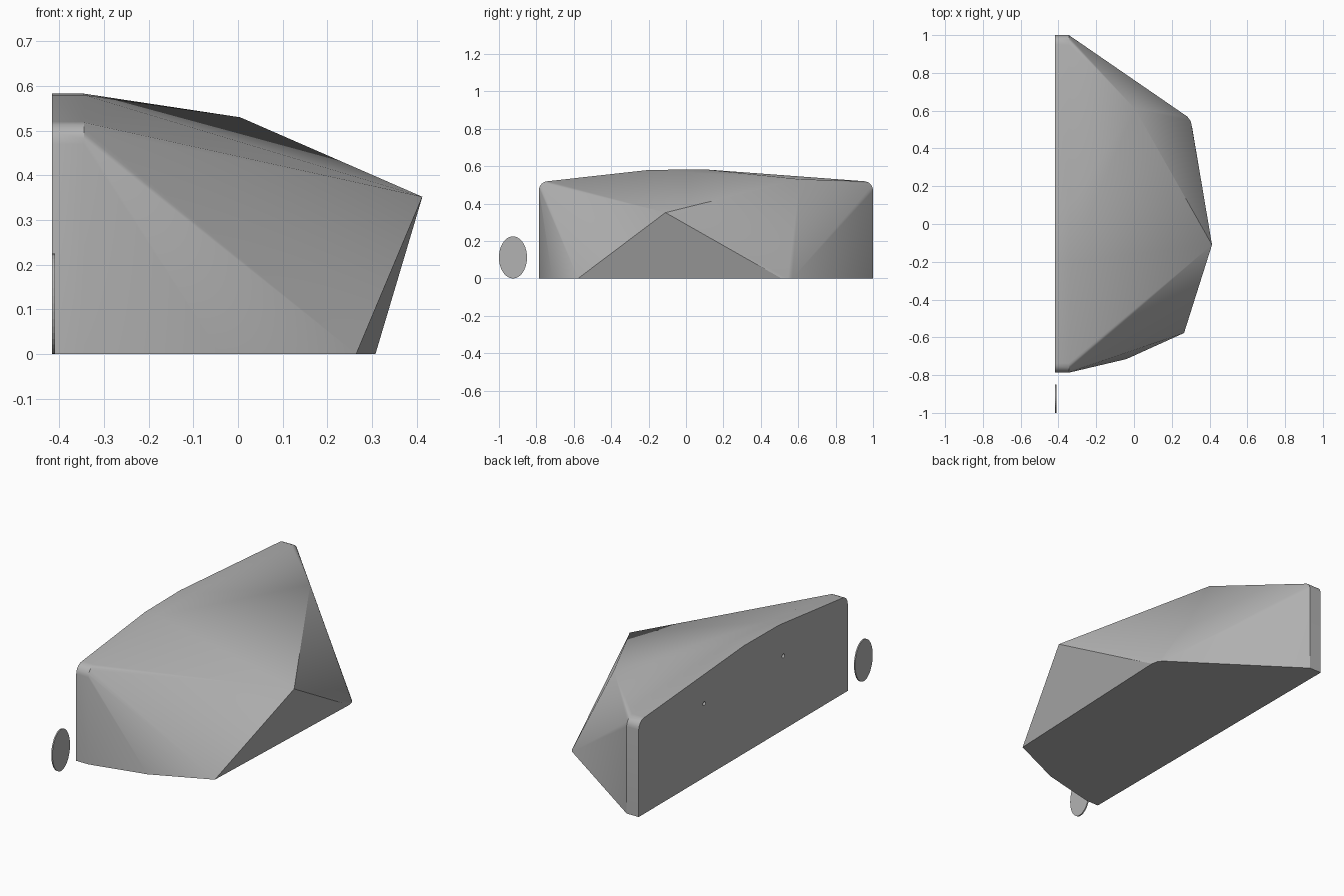
import bpy, bmesh, math
from mathutils import Vector

cube = bpy.data.objects.get("Cube")
if cube:
    bpy.data.objects.remove(cube, do_unlink=True)

grey = bpy.data.materials.new("mid grey")
grey.use_nodes = True
grey.diffuse_color = (0.45, 0.45, 0.45, 1)
grey.node_tree.nodes["Principled BSDF"].inputs["Base Color"].default_value = (0.45, 0.45, 0.45, 1)

WALL, RIM = -0.417, -0.345   # mounting face and start of the slopes


def make_object(name, bm):
    mesh = bpy.data.meshes.new(name)
    bmesh.ops.recalc_face_normals(bm, faces=bm.faces)
    bm.to_mesh(mesh)
    bm.free()
    mesh.materials.append(grey)
    ob = bpy.data.objects.new(name, mesh)
    bpy.context.collection.objects.link(ob)
    return ob


def corner(cy, cz, r, side, steps=6):
    """Quarter round from the vertical end to the top, side = -1 or 1."""
    return [(cy + side * r * math.cos(i * math.pi / 2 / steps),
             cz + r * math.sin(i * math.pi / 2 / steps)) for i in range(steps + 1)]


# Faceted block: rounded wall profile plus the outer corner points
profile = [(-0.787, 0), (1.0, 0), (-0.2, 0.58), (0.1, 0.583)]
profile += corner(-0.737, 0.47, 0.05, -1) + corner(0.95, 0.47, 0.05, 1)
points = [(x, y, z) for x in (WALL, RIM) for y, z in profile]
points += [
    (0.413, -0.11, 0.352), (0.005, 0.61, 0.53),                  # peak and shoulder
    (-0.04, -0.715, 0), (0.265, -0.577, 0),                      # front foot
    (0.308, 0.51, 0), (0.300, 0.545, 0), (0.283, 0.568, 0),      # back foot
]
bm = bmesh.new()
for p in points:
    bm.verts.new(p)
hull = bmesh.ops.convex_hull(bm, input=bm.verts)
bmesh.ops.delete(bm, geom=[v for v in bm.verts if not v.link_faces], context='VERTS')
bmesh.ops.dissolve_limit(bm, angle_limit=math.radians(0.5), verts=bm.verts, edges=bm.edges)
block = make_object("faceted_block", bm)

# Two small screw holes in the mounting face
for i, y in enumerate((-0.236, 0.44)):
    bpy.ops.mesh.primitive_cylinder_add(vertices=16, radius=0.011, depth=0.16,
                                        location=(WALL, y, 0.40), rotation=(0, math.pi / 2, 0))
    cutter = bpy.context.object
    cutter.name = f"screw_hole_cutter_{i + 1}"
    cutter.data.materials.append(grey)
    cutter.hide_render = True
    cutter.hide_set(True)
    cutter.display_type = 'WIRE'
    mod = block.modifiers.new(f"screw_hole_{i + 1}", 'BOOLEAN')
    mod.operation = 'DIFFERENCE'
    mod.solver = 'EXACT'
    mod.object = cutter

# Bake the holes, then drop the cutters
bpy.ops.object.select_all(action='DESELECT')
block.select_set(True)
bpy.context.view_layer.objects.active = block
for mod in list(block.modifiers):
    cutter = mod.object
    bpy.ops.object.modifier_apply(modifier=mod.name)
    bpy.data.objects.remove(cutter, do_unlink=True)
bpy.ops.object.shade_smooth_by_angle(angle=math.radians(25))

# Blank oval tag standing beside the block
bm = bmesh.new()
ring = [bm.verts.new((WALL, -0.925 + 0.075 * math.cos(a), 0.1125 + 0.1125 * math.sin(a)))
        for a in (i * math.tau / 40 for i in range(40))]
face = bm.faces.new(ring)
out = bmesh.ops.extrude_face_region(bm, geom=[face])
bmesh.ops.translate(bm, vec=Vector((0.007, 0, 0)),
                    verts=[g for g in out["geom"] if isinstance(g, bmesh.types.BMVert)])
if len(bm.faces) < 42:   # close the back of the plate
    bm.faces.new(ring)
make_object("blank_tag", bm)
